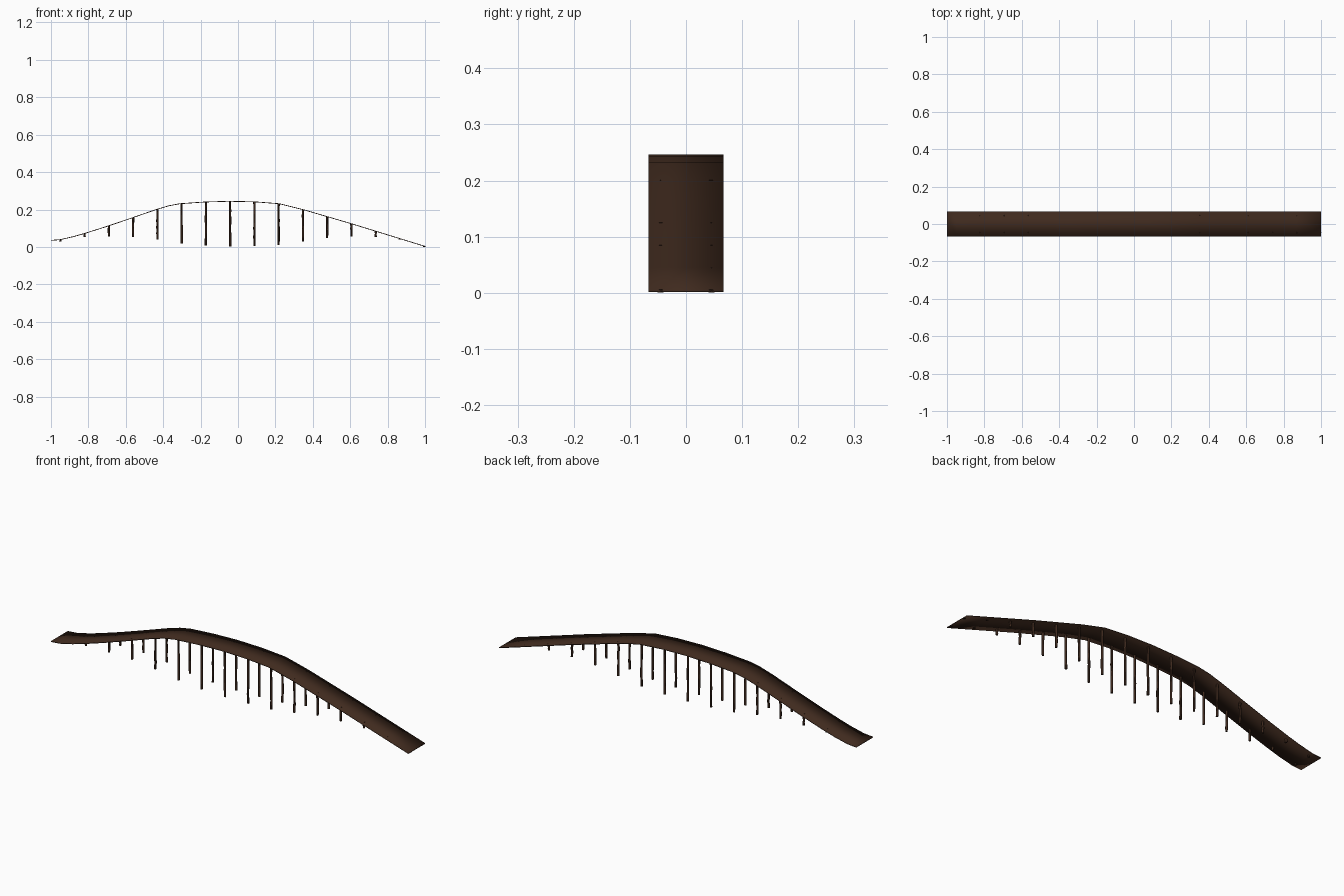
import bpy, bmesh, random
from math import cos, sin, pi

if "Cube" in bpy.data.objects:
    bpy.data.objects.remove(bpy.data.objects["Cube"])

random.seed(4)
mat = bpy.data.materials.new("dark_wood")
mat.diffuse_color = (0.05, 0.023, 0.013, 1)
mat.use_nodes = True
mat.node_tree.nodes["Principled BSDF"].inputs["Base Color"].default_value = mat.diffuse_color

# Height profile of the walkway (x, z of the top surface)
PROFILE = [(-1, .037), (-.95, .041), (-.88, .057), (-.82, .074), (-.70, .112), (-.57, .156),
           (-.44, .201), (-.37, .222), (-.31, .233), (-.18, .242), (-.05, .246), (.09, .243),
           (.22, .233), (.35, .201), (.48, .163), (.61, .125), (.74, .085), (.87, .045), (1, .005)]
HALF_W, THICK = 0.067, 0.004


def deck_z(x):
    for (x0, z0), (x1, z1) in zip(PROFILE, PROFILE[1:]):
        if x <= x1:
            return z0 + (z1 - z0) * (x - x0) / (x1 - x0)
    return PROFILE[-1][1]


def finish(name, bm):
    bmesh.ops.recalc_face_normals(bm, faces=bm.faces)
    me = bpy.data.meshes.new(name)
    bm.to_mesh(me)
    bm.free()
    me.materials.append(mat)
    ob = bpy.data.objects.new(name, me)
    bpy.context.collection.objects.link(ob)
    bpy.ops.object.select_all(action='DESELECT')
    bpy.context.view_layer.objects.active = ob
    ob.select_set(True)
    bpy.ops.object.shade_smooth_by_angle(angle=pi / 4 if name != "walkway_deck" else pi)
    return ob


def loft(bm, rings):
    # Skin a stack of vertex rings and cap both ends
    rings = [[bm.verts.new(p) for p in r] for r in rings]
    n = len(rings[0])
    for a, b in zip(rings, rings[1:]):
        for i in range(n):
            j = (i + 1) % n
            bm.faces.new((a[i], a[j], b[j], b[i]))
    bm.faces.new(rings[0])
    bm.faces.new(rings[-1])


# Thin curved deck, softly shaded across its edges
bm = bmesh.new()
loft(bm, [[(x, -HALF_W, z - THICK), (x, HALF_W, z - THICK), (x, HALF_W, z), (x, -HALF_W, z)]
          for x, z in PROFILE])
finish("walkway_deck", bm)

# Paired, slightly crooked support posts
BOTTOMS = [.03, .054, .055, .054, .04, .018, .008, .003,
           .005, .01, .028, .048, .055, .054, .04, .0]
for i, bottom in enumerate(BOTTOMS):
    x = -0.95 + 0.1297 * i
    top = deck_z(x) - .001
    for side in (-1, 1):
        bm = bmesh.new()
        rings = []
        for k in range(6):
            z = bottom + (top - bottom) * k / 5
            dx, dy = (random.uniform(-.001, .001) for _ in range(2))
            r = .0055 * random.uniform(.92, 1.08)
            rings.append([(x + dx + r * cos(a * pi / 4), side * .045 + dy + r * sin(a * pi / 4), z)
                          for a in range(8)])
        loft(bm, rings)
        finish("support_post", bm)
